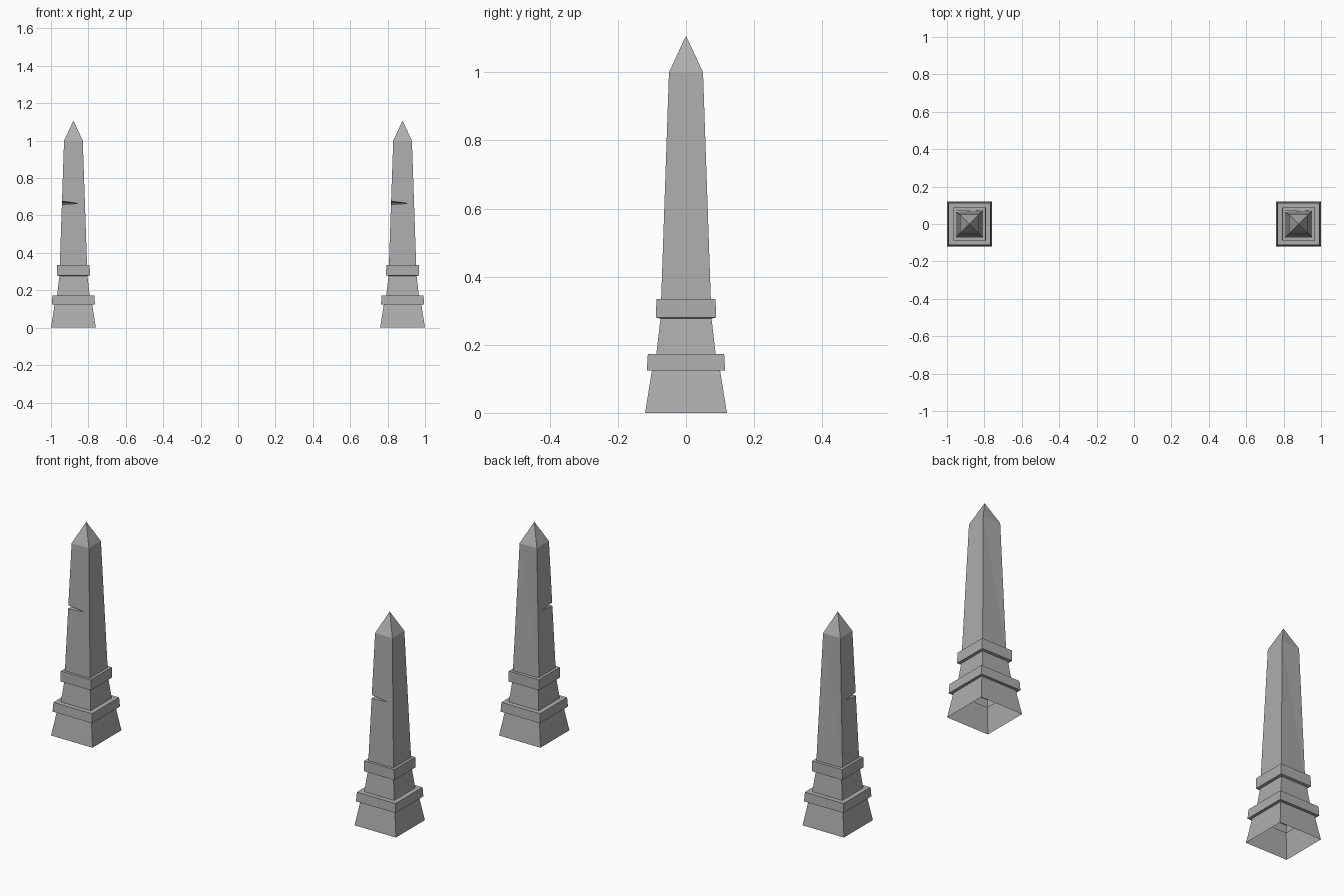
import bpy
import bmesh

cube = bpy.data.objects.get("Cube")
if cube:
    bpy.data.objects.remove(cube)

SPACING = 0.88
CORNERS = ((-1, -1), (1, -1), (1, 1), (-1, 1))

stone = bpy.data.materials.new("grey_stone")
stone.use_nodes = True
GREY = (0.42, 0.42, 0.42, 1)
stone.diffuse_color = GREY
stone.node_tree.nodes["Principled BSDF"].inputs["Base Color"].default_value = GREY


def add_object(name, bm):
    bmesh.ops.recalc_face_normals(bm, faces=bm.faces)
    mesh = bpy.data.meshes.new(name)
    bm.to_mesh(mesh)
    bm.free()
    mesh.materials.append(stone)
    obj = bpy.data.objects.new(name, mesh)
    bpy.context.collection.objects.link(obj)
    return obj


def square_loft(bm, profile):
    """Skin square rings given as (half width, height)."""
    rings = [[bm.verts.new((x * w, y * w, z)) for x, y in CORNERS] for w, z in profile]
    for low, high in zip(rings, rings[1:]):
        for i in range(4):
            j = (i + 1) % 4
            bm.faces.new((low[i], low[j], high[j], high[i]))
    return rings


# Stepped pedestal with two projecting bands, hollow and open underneath
bm = bmesh.new()
square_loft(bm, [(0.12, 0), (0.1, 0.125), (0.115, 0.125), (0.112, 0.173),
                 (0.087, 0.173), (0.075, 0.277), (0.088, 0.28), (0.087, 0.334),
                 (0.07, 0.334)])
pedestal = add_object("pedestal_right", bm)

# Tapered shaft with pointed cap
bm = bmesh.new()
rings = square_loft(bm, [(0.073, 0.33), (0.05, 1.0)])
bm.faces.new(rings[0])
tip = bm.verts.new((0, 0, 1.107))
for i in range(4):
    bm.faces.new((rings[1][i], rings[1][(i + 1) % 4], tip))
rings[0][3].co.y -= 0.008  # worn back corner
bmesh.ops.triangulate(bm, faces=bm.faces)
shaft = add_object("shaft_right", bm)

# Wedge-shaped crack cut into the front corner
bm = bmesh.new()
points = [(-0.075, -0.075, 0.68), (-0.075, -0.075, 0.656),
          (0.045, -0.075, 0.664), (-0.075, 0.035, 0.668)]
bmesh.ops.convex_hull(bm, input=[bm.verts.new(p) for p in points])
cutter = add_object("crack_cutter", bm)
cutter.hide_render = True
cut = shaft.modifiers.new("crack", "BOOLEAN")
cut.operation = "DIFFERENCE"
cut.solver = "EXACT"
cut.object = cutter
graph = bpy.context.evaluated_depsgraph_get()
cracked = bpy.data.meshes.new_from_object(shaft.evaluated_get(graph))
shaft.modifiers.clear()
shaft.data = cracked
bpy.data.objects.remove(cutter)

# Matching obelisk on the other side
for part in (pedestal, shaft):
    part.location.x = -SPACING
    twin = part.copy()
    twin.name = part.name.replace("right", "left")
    twin.location.x = SPACING
    bpy.context.collection.objects.link(twin)
